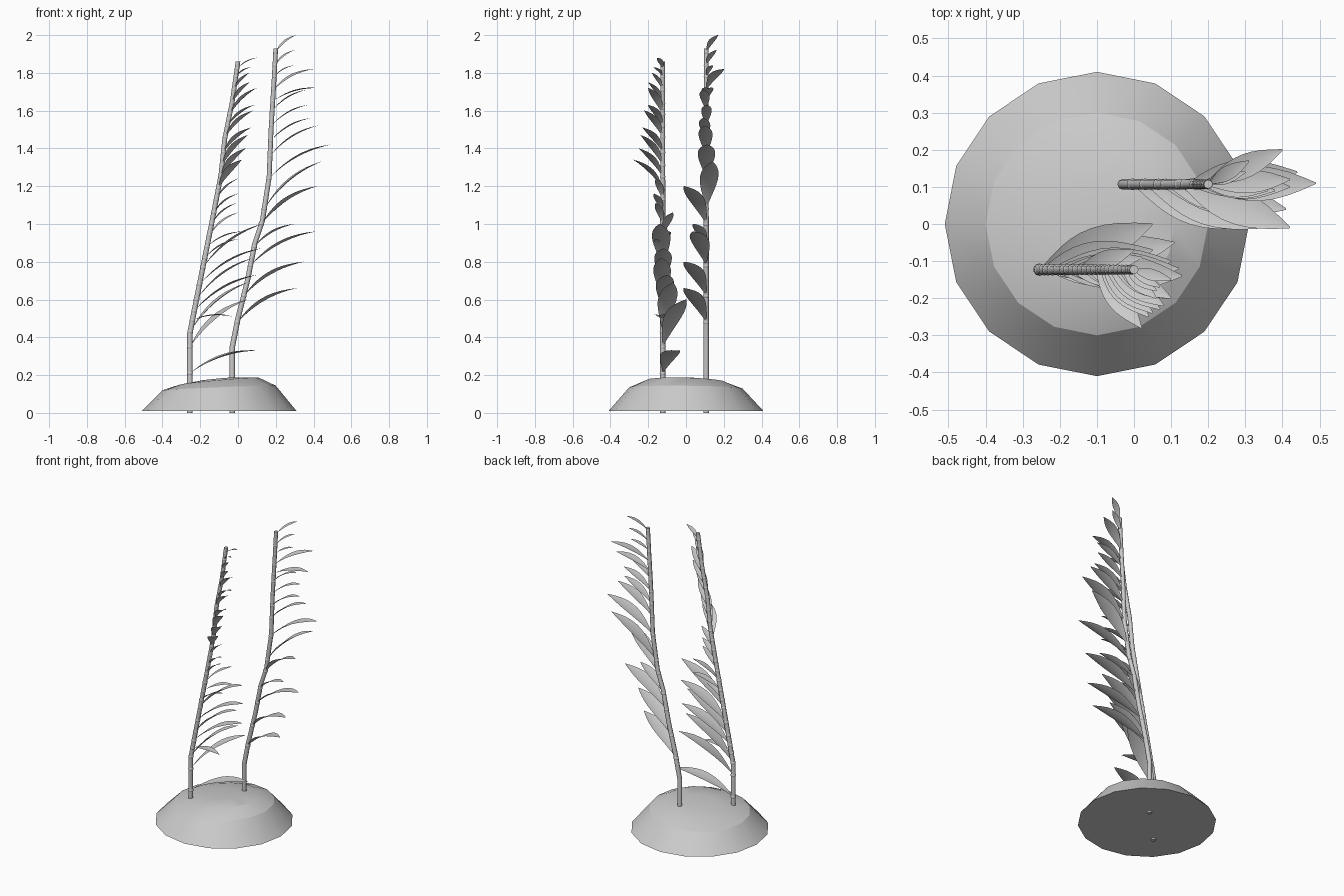
import bpy
import bmesh
import math
from mathutils import Vector

cube = bpy.data.objects.get("Cube")
if cube:
    bpy.data.objects.remove(cube, do_unlink=True)

grey = bpy.data.materials.new("plain grey")
grey.use_nodes = True
grey.diffuse_color = (0.6, 0.6, 0.6, 1)
grey.node_tree.nodes["Principled BSDF"].inputs["Base Color"].default_value = grey.diffuse_color


def finish(bm, name, angle):
    """Turn a bmesh into a shaded object."""
    mesh = bpy.data.meshes.new(name)
    bm.to_mesh(mesh)
    bm.free()
    mesh.materials.append(grey)
    obj = bpy.data.objects.new(name, mesh)
    bpy.context.collection.objects.link(obj)
    bpy.ops.object.select_all(action="DESELECT")
    obj.select_set(True)
    bpy.context.view_layer.objects.active = obj
    bpy.ops.object.shade_smooth_by_angle(angle=math.radians(angle))
    return obj


def bridge(bm, first, second):
    count = len(first)
    for i in range(count):
        j = (i + 1) % count
        bm.faces.new((first[i], first[j], second[j], second[i]))


def build_mound():
    """Low rock mound whose top leans down toward one side."""
    bm = bmesh.new()
    sides = 16
    rings = []
    for radius, height, lean in ((0.41, 0.01, 0), (0.3, 0.132, 0.04), (0.21, 0.168, 0.09), (0.09, 0.18, 0.09)):
        ring = []
        for i in range(sides):
            a = math.tau * i / sides
            x, y = radius * math.cos(a), radius * math.sin(a)
            ring.append(bm.verts.new((x - 0.1, y, height + lean * x - 0.3 * lean * y)))
        rings.append(ring)
    for lower, upper in zip(rings, rings[1:]):
        bridge(bm, lower, upper)
    bm.faces.new(rings[-1])
    bm.faces.new(rings[0][::-1])
    finish(bm, "mound", 25)


def stem_x(path, z):
    """Sideways position of a stem at a height."""
    for (x0, z0), (x1, z1) in zip(path, path[1:]):
        if z <= z1:
            return x0 + (x1 - x0) * (z - z0) / (z1 - z0)
    return path[-1][0]


def build_stem(name, path, y, leaves):
    """Bent tube with a small knot at every leaf joint."""
    bm = bmesh.new()
    sides = 8
    previous = None
    for x, z in path:
        radius = 0.015 - 0.0015 * z
        ring = []
        for i in range(sides):
            a = math.tau * i / sides
            ring.append(bm.verts.new((x + radius * math.cos(a), y + radius * math.sin(a), z)))
        if previous:
            bridge(bm, previous, ring)
        else:
            bm.faces.new(ring[::-1])
        previous = ring
    bm.faces.new(previous)
    for leaf in leaves:
        z = leaf[0] / 100
        made = bmesh.ops.create_icosphere(bm, subdivisions=2, radius=0.017 - 0.002 * z)
        bmesh.ops.translate(bm, verts=made["verts"], vec=(stem_x(path, z), y, z))
    finish(bm, name, 50)


def add_leaf(bm, base, tip):
    """Arched pointed blade with a shallow central fold."""
    run = tip - base
    length = run.length
    across = Vector((-run.y, run.x, 0)).normalized()
    normal = run.cross(across).normalized()
    steps = 10
    rows = []
    for i in range(steps + 1):
        t = i / steps
        spine = base + run * t + normal * (0.3 * length * t * (1 - t))
        half = 0.125 * length * math.sin(math.pi * t ** 1.2) ** 0.9 if 0 < i < steps else 0.002
        half = max(half, 0.002)
        fold = normal * half * 0.2
        rows.append([bm.verts.new(p) for p in
                     (spine - across * half + fold, spine, spine + across * half + fold)])
    for a, b in zip(rows, rows[1:]):
        for k in range(2):
            bm.faces.new((a[k], b[k], b[k + 1], a[k + 1]))


def build_plant(name, path, y, leaves):
    build_stem(name + "_stem", path, y, leaves)
    bm = bmesh.new()
    for start, tip_x, tip_z, tip_y in leaves:
        z = start / 100
        add_leaf(bm, Vector((stem_x(path, z), y, z)), Vector((tip_x, tip_y, tip_z)) / 100)
    bmesh.ops.recalc_face_normals(bm, faces=bm.faces)
    for face in bm.faces:
        if face.normal.z < 0:
            face.normal_flip()
    finish(bm, name + "_leaves", 40)


build_mound()

# Front plant: joint height, then tip x, z, y in hundredths
front_path = ((-0.255, 0), (-0.255, 0.42), (-0.2, 0.7), (-0.14, 1), (-0.09, 1.26),
              (-0.07, 1.45), (-0.03, 1.65), (0, 1.86))
front_leaves = (
    (21, 11, 33, -5), (35, 5, 60, 0), (43, 5, 69, -7), (49, -3, 51, -15),
    (54, 10, 73, -10), (60, 8, 82, -13), (68, 12, 87, -12), (77, 13, 100, -14),
    (82, 0, 92, -16), (88, 2, 96, -9), (94, 0, 106, -7), (100, -1, 111, -16),
    (106, 0, 116, -17), (113, 0, 124, -16), (119, 2, 134, -28), (125, 4, 140, -25),
    (131, 5, 147, -24), (138, 7, 151, -23), (146, 8, 160, -22), (152, 9, 163, -20),
    (158, 10, 172, -20), (164, 6, 175, -20), (171, 6, 80 + 100, -18),
    (178, 7, 183, -17), (182, 10, 188, -15))
build_plant("front_plant", front_path, -0.123, front_leaves)

# Back plant
back_path = ((-0.03, 0), (-0.03, 0.35), (0, 0.5), (0.05, 0.7), (0.09, 0.9),
             (0.13, 1.02), (0.165, 1.25), (0.175, 1.5), (0.19, 1.75), (0.2, 1.93))
back_leaves = (
    (48, 31, 66, -1), (62, 35, 80, -1), (78, 41, 96, 4), (88, 30, 100, 4),
    (100, 42, 120, -1), (108, 44, 133, 14), (124, 49, 142, 11), (136, 42, 152, 10),
    (144, 38, 156, 9), (152, 37, 163, 11), (160, 36, 171, 9), (165, 42, 172, 12),
    (171, 40, 182, 20), (178, 30, 184, 14), (184, 30, 192, 16), (191, 31, 200, 17))
build_plant("back_plant", back_path, 0.107, back_leaves)
